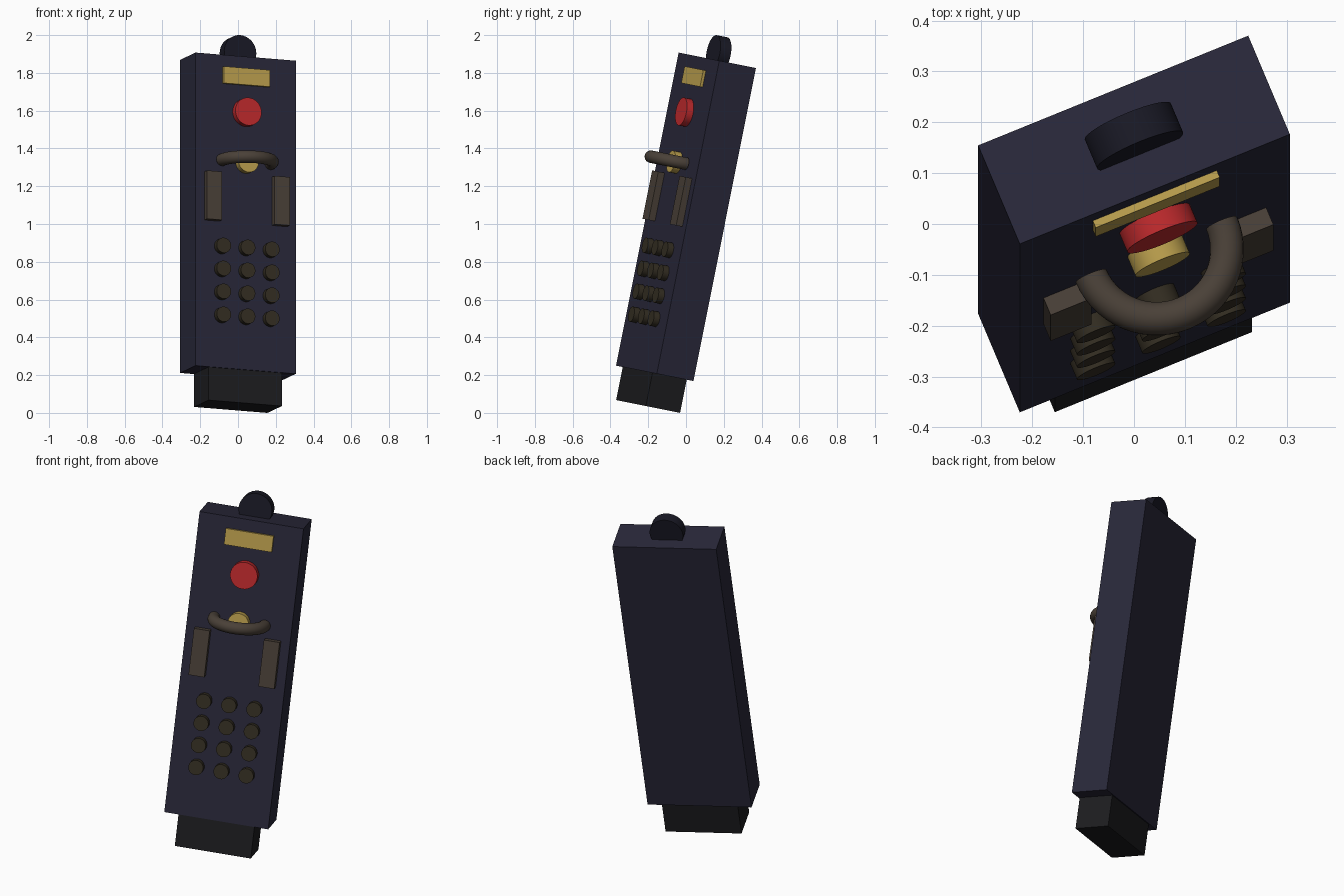
import bpy, bmesh
from math import radians, pi
from mathutils import Matrix, Vector

if "Cube" in bpy.data.objects:
    bpy.data.objects.remove(bpy.data.objects["Cube"])

# Leaning pose: turn about the upright axis, then tip backwards
POSE = (Matrix.Translation((0, 0, 1.038)) @ Matrix.Rotation(radians(-11.3), 4, 'X')
        @ Matrix.Rotation(radians(22.5), 4, 'Z'))
FRONT = -0.107   # local y of the front panel


def material(name, rgb):
    m = bpy.data.materials.new(name)
    m.diffuse_color = (*rgb, 1)
    m.use_nodes = True
    m.node_tree.nodes["Principled BSDF"].inputs["Base Color"].default_value = m.diffuse_color
    return m


NAVY = material("navy", (0.022, 0.021, 0.042))
DARK = material("dark_navy", (0.010, 0.010, 0.019))
BLACK = material("black", (0.012, 0.012, 0.014))
BRASS = material("brass", (0.50, 0.35, 0.075))
RED = material("red", (0.52, 0.023, 0.026))
BROWN = material("brown", (0.068, 0.052, 0.039))
KEY = material("key_brown", (0.034, 0.027, 0.016))


def finish(name, bm, mat, smooth=False):
    bmesh.ops.recalc_face_normals(bm, faces=bm.faces)
    mesh = bpy.data.meshes.new(name)
    bm.to_mesh(mesh)
    bm.free()
    mesh.materials.append(mat)
    ob = bpy.data.objects.new(name, mesh)
    bpy.context.collection.objects.link(ob)
    ob.matrix_world = POSE
    if smooth:
        bpy.ops.object.select_all(action='DESELECT')
        ob.select_set(True)
        bpy.context.view_layer.objects.active = ob
        bpy.ops.object.shade_smooth_by_angle(angle=radians(35))
    return ob


def box(name, lo, hi, mat):
    lo, hi = Vector(lo), Vector(hi)
    bm = bmesh.new()
    bmesh.ops.create_cube(bm, size=1, matrix=Matrix.Translation((lo + hi) / 2)
                          @ Matrix.Diagonal((*(hi - lo), 1)))
    finish(name, bm, mat)


def disc(name, x, z, r, y0, y1, mat):
    bm = bmesh.new()
    bmesh.ops.create_cone(bm, cap_ends=True, segments=32, radius1=r, radius2=r, depth=y1 - y0,
                          matrix=Matrix.Translation((x, (y0 + y1) / 2, z))
                          @ Matrix.Rotation(pi / 2, 4, 'X'))
    finish(name, bm, mat, True)


# Case, base plug and top knob
box("body", (-0.2875, FRONT, -0.845), (0.2875, -FRONT, 0.845), NAVY)
box("base_plug", (-0.21, -0.10, -1.024), (0.21, 0.10, -0.84), BLACK)
disc("top_knob", 0, 0.883, 0.092, -0.0315, 0.0315, DARK)

# Front panel fittings
box("name_plate", (-0.132, FRONT - 0.015, 0.69), (0.132, FRONT + 0.01, 0.78), BRASS)
disc("red_button", 0, 0.542, 0.075, FRONT - 0.039, FRONT + 0.01, RED)
disc("brass_button", 0, 0.272, 0.058, FRONT - 0.04, FRONT + 0.01, BRASS)

# Side grips, mirrored
for side, s in (("left", -1), ("right", 1)):
    box(side + "_grip", (s * 0.1935 - 0.0435, FRONT - 0.037, -0.055),
        (s * 0.1935 + 0.0435, FRONT + 0.01, 0.206), BROWN)

# Half-ring handle swept around the brass button
bm = bmesh.new()
ring = bmesh.ops.create_circle(bm, cap_ends=True, segments=20, radius=0.033,
                               matrix=Matrix.Translation((-0.139, FRONT - 0.008, 0.276))
                               @ Matrix.Rotation(pi / 2, 4, 'X'))
start = bm.faces[:]
end = bmesh.ops.duplicate(bm, geom=start)["geom"]
bmesh.ops.rotate(bm, verts=[v for v in end if isinstance(v, bmesh.types.BMVert)],
                 cent=(0, FRONT - 0.008, 0), matrix=Matrix.Rotation(pi, 3, 'Z'))
bmesh.ops.spin(bm, geom=list(start[0].edges), cent=(0, FRONT - 0.008, 0), axis=(0, 0, 1),
               angle=pi, steps=28, use_duplicate=False)
bmesh.ops.remove_doubles(bm, verts=bm.verts, dist=0.0005)
finish("ring_handle", bm, BROWN, True)

# Keypad, four rows of three
for row in range(4):
    for col in range(3):
        disc(f"key_{row}_{col}", (col - 1) * 0.139, -0.19 - row * 0.124, 0.041,
             FRONT - 0.034, FRONT + 0.01, KEY)
